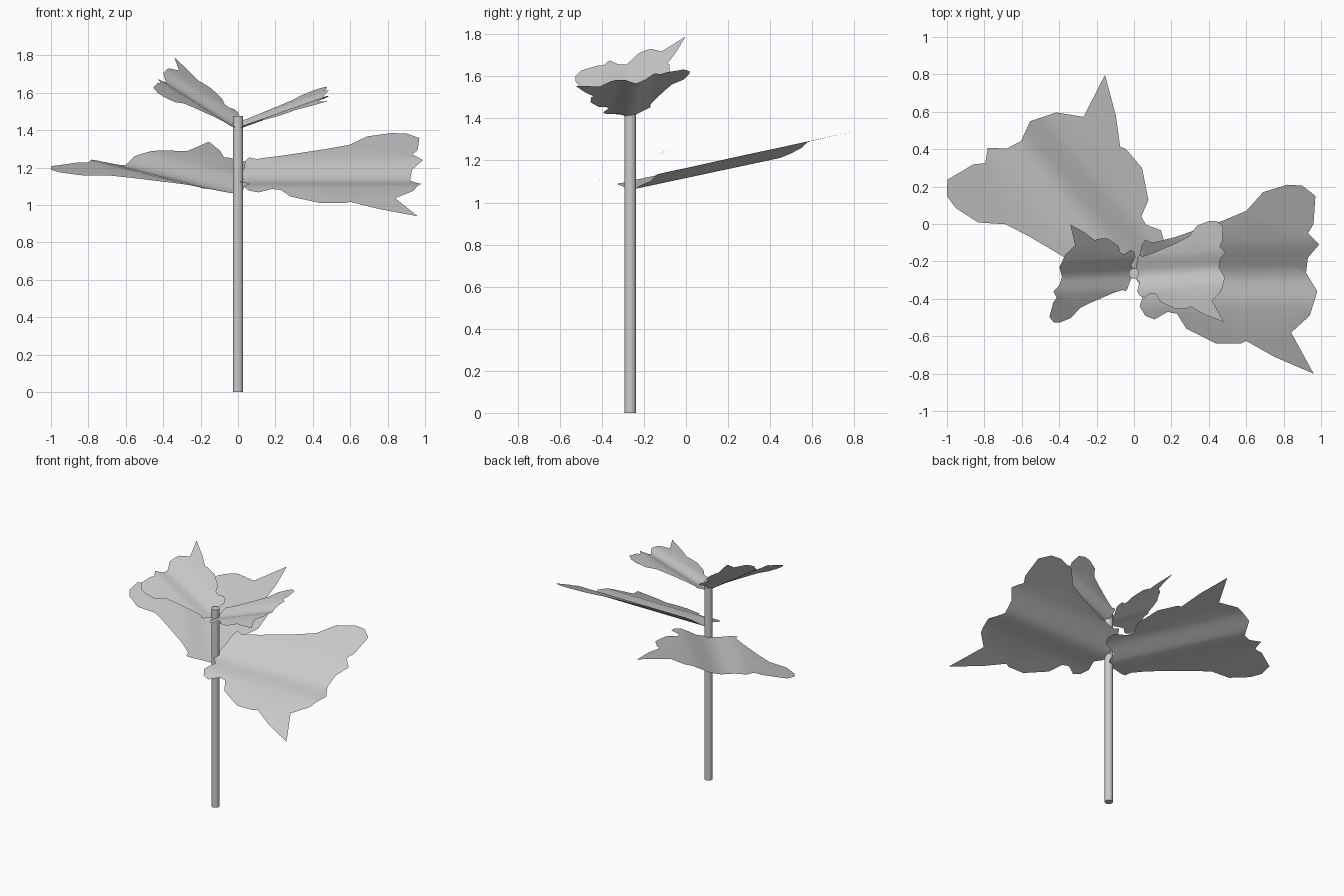
import bpy, bmesh
from mathutils import Vector

if "Cube" in bpy.data.objects:
    bpy.data.objects.remove(bpy.data.objects["Cube"])

STEM_Y = -0.265

# Leaf outline: (distance along the midrib, distance to the left of it)
OUTLINE = [
    (.0, .0), (.02, .05), (.03, .09), (.04, .15), (.06, .18), (.10, .165), (.22, .195),
    (.35, .24), (.48, .285), (.60, .335), (.69, .435), (.82, .475), (.90, .47),
    (.97, .415), (.96, .265), (.93, .215), (.99, .155), (.93, .085), (.92, .005),
    (.98, -.095), (.94, -.225), (.84, -.315), (.96, -.535), (.75, -.445),
    (.60, -.36), (.57, -.375), (.44, -.375), (.28, -.295), (.23, -.215),
    (.18, -.205), (.11, -.245), (.06, -.225), (.03, -.175), (.06, -.085), (.02, -.045),
]


def valley(d):
    # midrib groove: rises smoothly from the middle, then levels out
    t = min(abs(d) / 0.18, 1.0)
    return 0.045 * (t * t * (3 - 2 * t) * 0.5 + t * 0.5)


def leaf(name, height, along, left, depth):
    bm = bmesh.new()
    bm.faces.new([bm.verts.new((s, d, 0)) for s, d in OUTLINE])
    bmesh.ops.triangulate(bm, faces=bm.faces[:])
    for d in (-.18, -.135, -.09, -.045, 0, .045, .09, .135, .18):
        bmesh.ops.bisect_plane(bm, geom=bm.verts[:] + bm.edges[:] + bm.faces[:],
                               plane_co=(0, d, 0), plane_no=(0, 1, 0))
    bmesh.ops.triangulate(bm, faces=bm.faces[:])
    base = Vector((0, STEM_Y, height))
    for v in bm.verts:
        s, d = v.co.x, v.co.y
        v.co = base + Vector(along) * s + Vector(left) * d
        v.co.z += valley(d) * depth
    bm.normal_update()
    for f in bm.faces:
        f.smooth = True
        if f.normal.z < 0:
            f.normal_flip()
    me = bpy.data.meshes.new(name)
    bm.to_mesh(me)
    bm.free()
    bpy.context.collection.objects.link(bpy.data.objects.new(name, me))


# Stem
bpy.ops.mesh.primitive_cylinder_add(vertices=20, radius=0.028, depth=1.475,
                                    location=(0, STEM_Y, 1.475 / 2))
bpy.context.object.name = "stem"
bpy.ops.object.shade_smooth_by_angle()

# Leaves: two large below, two half-size above
leaf("lower_right_leaf", 1.13, (1, 0, 0), (0, 1, .44), 1.0)
leaf("lower_left_leaf", 1.06, (-.652, .773, .165), (-.88, -.598, -.14), 1.0)
leaf("upper_right_leaf", 1.405, (.495, .03, .175), (-.01, .54, .08), 0.55)
leaf("upper_left_leaf", 1.41, (-.418, -.017, .268), (-.114, -.521, -.172), 0.65)
